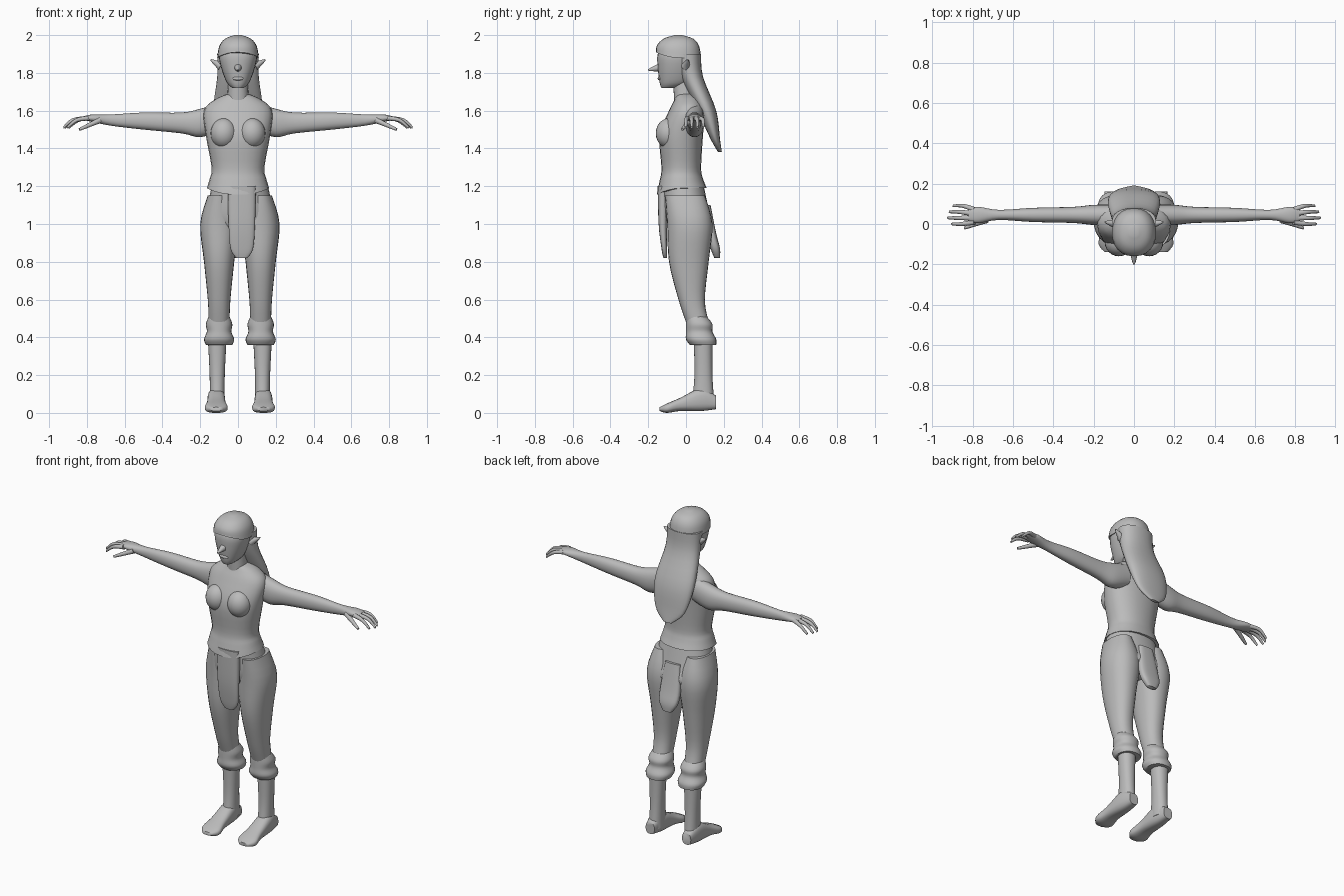
import bpy, bmesh, math
from mathutils import Vector

SIDES = 24
STEPS = 4
HIP_X = .01           # the lower body stands slightly off centre
BOTH = (("left_", 1), ("right_", -1))

cube = bpy.data.objects.get("Cube")
if cube:
    bpy.data.objects.remove(cube, do_unlink=True)

grey = bpy.data.materials.new("plain_grey")
grey.use_nodes = True
tone = (.5, .5, .5, 1)
grey.diffuse_color = tone
grey.node_tree.nodes["Principled BSDF"].inputs["Base Color"].default_value = tone


def finish(name, bm):
    """Turn a bmesh into a smooth-shaded object."""
    bmesh.ops.recalc_face_normals(bm, faces=bm.faces)
    mesh = bpy.data.meshes.new(name)
    bm.to_mesh(mesh)
    bm.free()
    mesh.materials.append(grey)
    mesh.shade_smooth()
    mesh.set_sharp_from_angle(angle=math.radians(60))
    bpy.context.collection.objects.link(bpy.data.objects.new(name, mesh))


def spline(keys):
    """Pass a smooth curve through a few key values."""
    keys = [Vector(key) for key in keys]
    padded = [keys[0], *keys, keys[-1]]
    result = []
    for before, start, end, after in zip(padded, keys, keys[1:], padded[3:]):
        for step in range(STEPS):
            t = step / STEPS
            pull_in = (end - before) / 2 * t * (1 - t) ** 2
            pull_out = (after - start) / 2 * t * t * (1 - t)
            ease = t * t * (3 - 2 * t)
            result.append(start.lerp(end, ease) + pull_in - pull_out)
    return result + [keys[-1]]


def skin(name, loops):
    """Join loops of points into a closed surface."""
    bm = bmesh.new()
    rows = [[bm.verts.new(point) for point in loop] for loop in loops]
    for low, high in zip(rows, rows[1:]):
        for i in range(SIDES):
            bm.faces.new((low[i - 1], low[i], high[i], high[i - 1]))
    bm.faces.new(rows[0])
    bm.faces.new(rows[-1])
    finish(name, bm)


def circle(power=1):
    """Unit circle, squarer for a lower power."""
    for i in range(SIDES):
        angle = math.tau * i / SIDES
        yield [math.copysign(abs(f) ** power, f) for f in (math.cos(angle), math.sin(angle))]


def loft(name, axis, keys, centre=0, side=1, mid=0, power=.9, lift=0):
    """Skin key sections (station, half width, low, high); lift bends the first one's front."""
    loops = []
    sections = spline(keys)
    for number, (station, half, low, high) in enumerate(sections):
        fade = (1 - number / len(sections)) ** 6
        loop = []
        for c, s in circle(power):
            u = centre + half * c
            v = (low + high) / 2 + (high - low) / 2 * s
            w = station + lift * fade * max(0, -s) ** 2
            x, y, z = {'Z': (u, v, w), 'X': (w, u, v), 'Y': (u, w, v)}[axis]
            loop.append((mid + side * x, y, z))
        loops.append(loop)
    skin(name, loops)


def pair(name, axis, keys, centre, mid=0, power=.9):
    for label, side in BOTH:
        loft(label + name, axis, keys, centre, side, mid, power)


def spike(name, points, thick, thin, side=1):
    """Tapered round rod along a smooth path."""
    path = [Vector((side * p.x, p.y, p.z)) for p in spline(points)]
    turn = (path[-1] - path[0]).to_track_quat('Z', 'Y')
    loops = []
    for number, point in enumerate(path):
        radius = thick + (thin - thick) * number / (len(path) - 1)
        loops.append([point + turn @ Vector((c, s, 0)) * radius for c, s in circle()])
    skin(name, loops)


def ball(name, centre, radii):
    bm = bmesh.new()
    bmesh.ops.create_uvsphere(bm, u_segments=SIDES, v_segments=SIDES // 2, radius=1)
    bmesh.ops.scale(bm, vec=radii, verts=bm.verts)
    bmesh.ops.translate(bm, vec=centre, verts=bm.verts)
    finish(name, bm)


# Tunic with a pointed, flared hem
loft("tunic", 'Z', [
    (1.19, .165, -.155, .11),
    (1.24, .15, -.14, .09),
    (1.3, .14, -.13, .08),
    (1.47, .17, -.14, .09),
    (1.6, .18, -.09, .1),
    (1.66, .12, -.06, .08),
    (1.69, .05, -.05, .06)], lift=-.035)
for label, side in BOTH:
    ball(label + "bust", (side * .075, -.09, 1.48), (.07, .07, .08))

# Neck, head and face
loft("neck", 'Z', [(1.62, .06, -.06, .06), (1.77, .05, -.07, .05)])
loft("head", 'Z', [
    (1.72, .03, -.13, -.05),
    (1.75, .06, -.14, .02),
    (1.83, .09, -.15, .05),
    (1.9, .1, -.15, .06),
    (1.96, .07, -.12, .04)])
spike("nose", [(0, -.13, 1.83), (0, -.2, 1.815)], .025, .004)
ball("lips", (0, -.14, 1.77), (.03, .01, .01))
for label, side in BOTH:
    spike(label + "ear", [(.09, 0, 1.835), (.145, .01, 1.87)], .025, .003, side)

# Hair cap arched over the face, and the long fall down the back
loft("hair_cap", 'Z', [
    (1.88, .11, -.16, .08),
    (1.94, .1, -.155, .07),
    (1.98, .07, -.12, .04),
    (2, .02, -.06, -.02)], lift=.03)
loft("hair_fall", 'Z', [
    (1.9, .11, -.06, .08),
    (1.78, .11, -.03, .09),
    (1.6, .13, .06, .16),
    (1.45, .1, .13, .18),
    (1.38, .03, .17, .19)])

# Arms ending in flat palms
pair("arm", 'X', [
    (.1, .05, 1.49, 1.64),
    (.2, .05, 1.46, 1.61),
    (.3, .04, 1.48, 1.59),
    (.5, .035, 1.5, 1.59),
    (.67, .025, 1.52, 1.58),
    (.77, .04, 1.54, 1.58),
    (.82, .03, 1.55, 1.57)], .045)

# Curled fingers fan out from the palm, the outer ones shorter
for label, side in BOTH:
    for i, finger in enumerate(("index", "middle", "ring", "little")):
        reach = .93 - .02 * abs(i - 1.3)
        base, tip = .01 + .02 * i, .03 * i
        spike(label + finger + "_finger", [
            (.79, base, 1.56), (reach - .05, tip, 1.55), (reach, tip, 1.51)],
            .014, .006, side)
    spike(label + "thumb", [(.73, .02, 1.55), (.84, -.02, 1.5)], .016, .007, side)

# Trousers: pelvis, legs and rolled cuffs
loft("pelvis", 'Z', [
    (1.22, .145, -.13, .09),
    (1.08, .175, -.12, .12),
    (1, .19, -.1, .14),
    (.93, .13, -.06, .1)], HIP_X)
pair("trouser_leg", 'Z', [
    (1.15, .06, -.11, .1),
    (1, .1, -.1, .14),
    (.8, .08, -.09, .12),
    (.6, .06, -.04, .1),
    (.48, .055, 0, .12)], .11, HIP_X)
pair("cuff", 'Z', [
    (.36, .07, .02, .16),
    (.39, .08, 0, .16),
    (.43, .065, 0, .14),
    (.47, .07, 0, .14),
    (.51, .055, 0, .11)], .11, HIP_X)

# Bare lower legs and feet
pair("lower_leg", 'Z', [
    (.05, .04, .03, .15), (.2, .04, .045, .14), (.4, .05, .04, .14)], .12, HIP_X)
pair("foot", 'Y', [
    (.16, .03, .02, .09),
    (.08, .045, .01, .13),
    (-.03, .05, .01, .08),
    (-.1, .06, 0, .05),
    (-.14, .03, .01, .03)], .125, HIP_X, .75)

# Loincloth flaps, front and back
loft("front_flap", 'Z', [
    (1.2, .075, -.15, -.09),
    (1, .07, -.145, -.1),
    (.87, .06, -.13, -.1),
    (.82, .03, -.12, -.1)], .02, power=.7)
loft("back_flap", 'Z', [
    (1.1, .05, .09, .13),
    (.95, .065, .11, .16),
    (.87, .06, .13, .18),
    (.82, .03, .15, .18)], HIP_X, power=.7)
